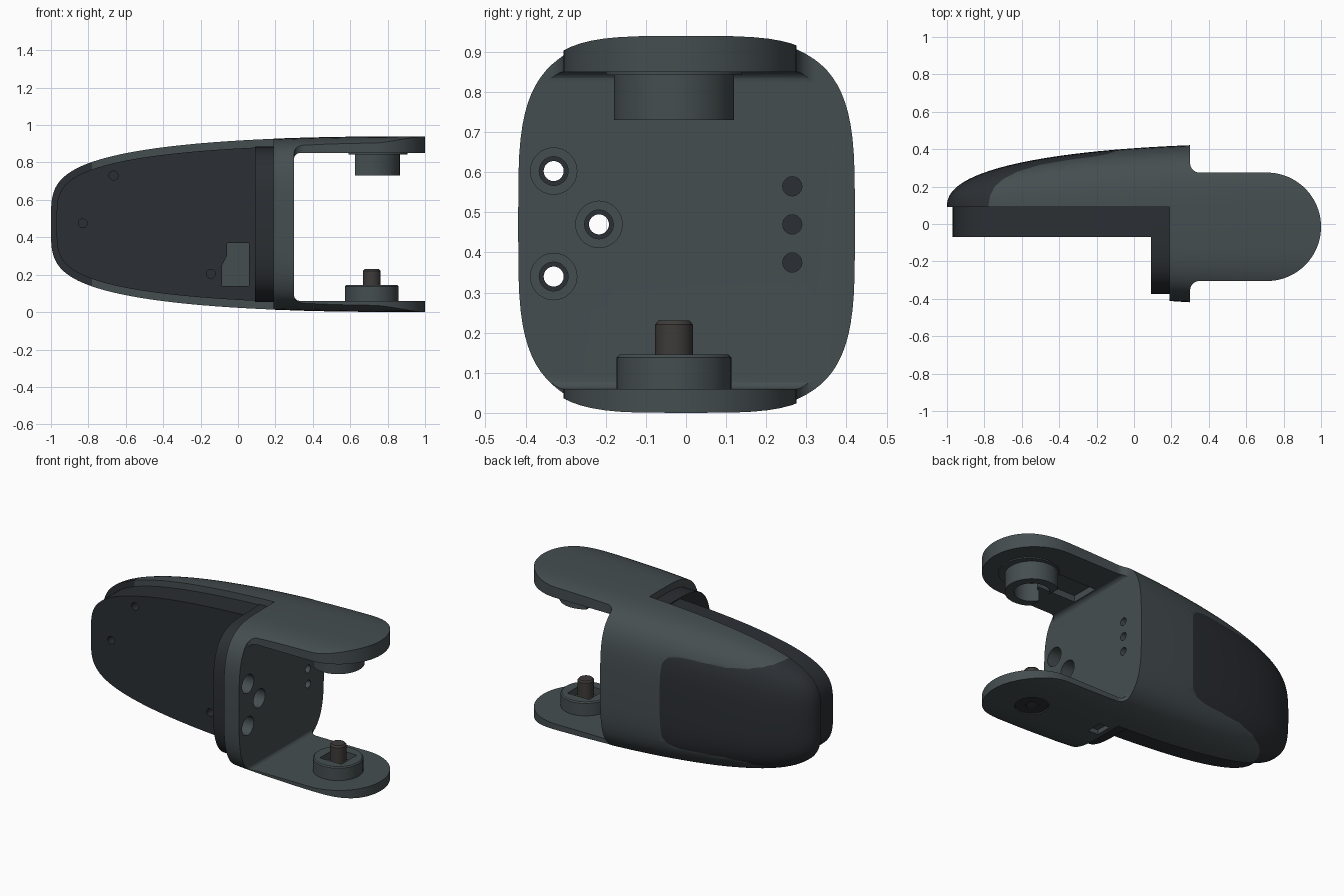
import bpy, bmesh
from math import sin, cos, pi, copysign

if "Cube" in bpy.data.objects:
    bpy.data.objects.remove(bpy.data.objects["Cube"])

MID = 0.47          # mid height of the whole link
HX, HY = 0.715, -0.03   # hinge axis


def material(name, r, g, b):
    m = bpy.data.materials.new(name)
    m.diffuse_color = (r, g, b, 1)
    m.use_nodes = True
    m.node_tree.nodes["Principled BSDF"].inputs["Base Color"].default_value = m.diffuse_color
    return m


GREY = material("slate_grey", 0.060, 0.076, 0.081)
DARK = material("dark_grey", 0.024, 0.028, 0.033)
METAL = material("dark_metal", 0.048, 0.044, 0.042)


def loft(name, rings, mat=None):
    """Skin a list of closed rings and cap both ends."""
    bm = bmesh.new()
    vs = [[bm.verts.new(p) for p in r] for r in rings]
    n = len(vs[0])
    for a, b in zip(vs, vs[1:]):
        for i in range(n):
            bm.faces.new((a[i], a[(i + 1) % n], b[(i + 1) % n], b[i]))
    bm.faces.new(vs[0])
    bm.faces.new(vs[-1])
    bmesh.ops.recalc_face_normals(bm, faces=bm.faces)
    me = bpy.data.meshes.new(name)
    bm.to_mesh(me)
    bm.free()
    ob = bpy.data.objects.new(name, me)
    bpy.context.collection.objects.link(ob)
    if mat:
        me.materials.append(mat)
    return ob


def prism(name, pts, axis, lo, hi, mat=None):
    """Extrude a 2D outline along an axis."""
    place = {"x": lambda p, t: (t, p[0], p[1]),
             "y": lambda p, t: (p[0], t, p[1]),
             "z": lambda p, t: (p[0], p[1], t)}[axis]
    return loft(name, [[place(p, t) for p in pts] for t in (lo, hi)], mat)


def arc(cx, cy, r, a0, a1, n):
    return [(cx + r * cos(a0 + (a1 - a0) * i / n), cy + r * sin(a0 + (a1 - a0) * i / n))
            for i in range(n + 1)]


def circle(cx, cy, r, n=40):
    return arc(cx, cy, r, 0, 2 * pi, n)[:-1]


def rect(x0, y0, x1, y1):
    return [(x0, y0), (x1, y0), (x1, y1), (x0, y1)]


def boolean(ob, cutter, op="DIFFERENCE", keep=False):
    """Apply a boolean, then delete the cutter unless it is needed again."""
    m = ob.modifiers.new("cut", "BOOLEAN")
    m.operation, m.object, m.solver = op, cutter, "EXACT"
    bpy.context.view_layer.objects.active = ob
    bpy.ops.object.modifier_apply(modifier=m.name)
    if not keep:
        bpy.data.objects.remove(cutter)


def section(cy, a, h, n, count=80):
    """Rounded-box cross-section in y, z."""
    out = []
    for i in range(count):
        t = 2 * pi * i / count
        c, s = cos(t), sin(t)
        out.append((cy + a * copysign(abs(c) ** (2 / n), c),
                    MID + h * copysign(abs(s) ** (2 / n), s)))
    return out


# Full finger volume, tapering to the tip at x = -1
rings = []
STEPS = 44
for i in range(STEPS + 1):
    s = i / STEPS
    x = -0.9998 + 1.9998 * s ** 2.6
    u = max(0.0, (1 - x) / 2)
    f = 1 - u ** 2.5
    back = 0.09 + 0.342 * f ** 0.42
    c = 0.09 * u ** 4
    rings.append([(x, y, z) for y, z in section(c, back - c, 0.47 * f ** 0.25, 3.9 - 0.8 * u * u)])
rings.append([(1.05, y, z) for _, y, z in rings[-1]])
shell = loft("finger_shell", rings, GREY)

# Remove the palm side, open the fork, trim the plan outline
boolean(shell, prism("cut_palm", rect(-1.2, -1, 0.19, 0.09), "z", -1, 2))
slot = [(1.2, 0.06)] + arc(0.33, 0.09, 0.03, 1.5 * pi, pi, 6) \
    + arc(0.33, 0.82, 0.03, pi, 0.5 * pi, 6) + [(1.2, 0.85)]
boolean(shell, prism("cut_fork", slot, "y", -1, 1))
plan = [(-1.2, -0.6), (0.3, -0.6)] + arc(0.35, -0.355, 0.05, pi, pi / 2, 8) \
    + arc(0.71, -0.015, 0.29, -pi / 2, pi / 2, 40) \
    + arc(0.35, 0.325, 0.05, 1.5 * pi, pi, 8) + [(0.3, 0.6), (-1.2, 0.6)]
boolean(shell, prism("cut_plan", plan, "z", -1, 2), "INTERSECT")

# Bores in the knuckle wall: deep stepped screw holes and blind holes
SCREWS = [(-0.33, 0.603), (-0.217, 0.47), (-0.33, 0.34)]
for y, z in SCREWS:
    for r, x0 in ((0.058, 0.205), (0.036, 0.0)):
        boolean(shell, prism("cut_bore", circle(y, z, r, 28), "x", x0, 0.4))
for z in (0.565, 0.47, 0.375):
    boolean(shell, prism("cut_blind", circle(0.265, z, 0.024, 24), "x", 0.05, 0.4))

# Cable channel under the upper fork arm, screw and catch recesses underneath
boolean(shell, prism("cut_channel", rect(0.33, -0.12, 0.715, 0.06), "z", 0.8, 0.89))
boolean(shell, prism("cut_recess", circle(HX, HY, 0.095), "z", -0.1, 0.03))
boolean(shell, prism("cut_catch", rect(0.22, -0.05, 0.29, 0.05), "z", -0.1, 0.04))

# Split the dark fingertip cover from the shell along a curved seam
seam = [(-1.2, 0), (-0.78, 0), (-0.78, 0.09), (-0.77, 0.15), (-0.745, 0.2), (-0.7, 0.24),
        (-0.62, 0.282), (-0.5, 0.317), (-0.35, 0.343), (-0.22, 0.36), (-0.14, 0.374),
        (-0.105, 0.386), (-0.085, 0.41), (-0.08, 0.6), (-1.2, 0.6)]
seam_cutter = prism("cut_seam", seam, "z", -1, 2)
cover = shell.copy()
cover.data = shell.data.copy()
cover.name = "fingertip_cover"
bpy.context.collection.objects.link(cover)
boolean(cover, seam_cutter, "INTERSECT", keep=True)
boolean(shell, seam_cutter)
cover.data.materials.clear()
cover.data.materials.append(DARK)

# Palm pad with window and screw holes
half = []
for i in range(33):
    x = -0.9699 + 1.1599 * (i / 32) ** 2.4
    half.append((x, 0.426 * (1 - ((1 - x) / 1.97) ** 2.5) ** 0.25))
outline = [(x, MID + h) for x, h in half] + [(x, MID - h) for x, h in reversed(half)]
pad = prism("palm_pad", outline, "y", -0.07, 0.1, DARK)
window = [(0.06, 0.14), (0.06, 0.37), (-0.06, 0.37), (-0.06, 0.3), (-0.085, 0.25), (-0.085, 0.14)]
boolean(pad, prism("cut_window", window, "y", -0.2, 0.2))
for x, z in ((-0.665, 0.73), (-0.83, 0.475), (-0.145, 0.205)):
    boolean(pad, prism("cut_hole", circle(x, z, 0.024, 24), "y", -0.2, 0.05))

# Backing plate behind the knuckle wall
plate = prism("knuckle_backing_plate", section(0, 0.375, 0.415, 3.6), "x", 0.09, 0.192, DARK)
for y, z in SCREWS:
    boolean(plate, prism("cut_through", circle(y, z, 0.025, 24), "x", 0.0, 0.3))

# Upper hinge boss: ring open towards the finger, on a thin washer
upper = prism("upper_hinge_boss", circle(HX, HY, 0.15, 56), "z", 0.73, 0.86, GREY)
boolean(upper, prism("cut_bore", circle(HX, HY, 0.1), "z", 0.6, 0.845))
boolean(upper, prism("cut_side", rect(0.4, -0.3, 0.625, 0.3), "z", 0.6, 0.845))
washer = prism("upper_hinge_washer", circle(HX + 0.02, HY, 0.17, 56), "z", 0.843, 0.87, GREY)
for part in (washer, upper):
    boolean(part, prism("cut_channel", rect(0.3, -0.12, 0.63, 0.06), "z", 0.8, 0.9))


def disc(r, z):
    return [(x, y, z) for x, y in circle(HX, HY, r, 48)]


# Lower hinge boss with square socket
lower = loft("lower_hinge_boss", [disc(0.143, 0.045), disc(0.143, 0.138), disc(0.136, 0.145)], GREY)
boolean(lower, prism("cut_socket", rect(HX - 0.075, HY - 0.075, HX + 0.075, HY + 0.075), "z", 0.1, 0.3))

# Hinge pin, and its nearly flush screw cap underneath
loft("hinge_pin", [disc(0.047, 0.04), disc(0.047, 0.22), disc(0.039, 0.23)], METAL)
cap = prism("hinge_screw_cap", circle(HX, HY, 0.092), "z", 0.006, 0.04, DARK)
boolean(cap, prism("cut_hex", circle(HX, HY, 0.035, 24), "z", -0.1, 0.02))
prism("hinge_screw_core", circle(HX, HY, 0.034, 24), "z", 0.012, 0.03, METAL)

# Smooth curved surfaces, keep hard edges
for ob in list(bpy.context.scene.objects):
    bpy.ops.object.select_all(action="DESELECT")
    ob.select_set(True)
    bpy.context.view_layer.objects.active = ob
    bpy.ops.object.shade_smooth_by_angle(angle=0.5)
